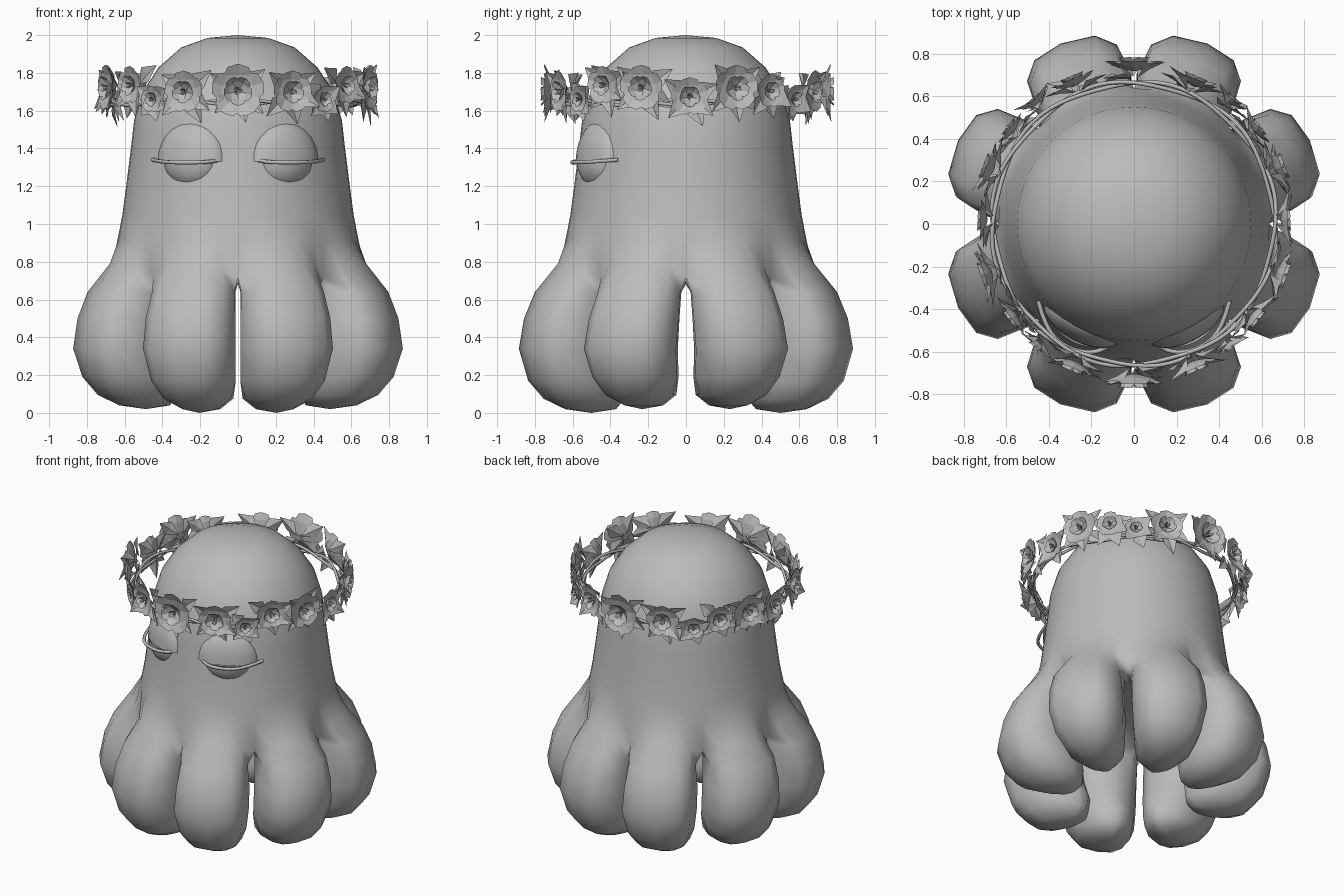
import bpy, bmesh, math, random
from mathutils import Vector, Matrix

if "Cube" in bpy.data.objects:
    bpy.data.objects.remove(bpy.data.objects["Cube"])

random.seed(4)
grey = bpy.data.materials.new("soft grey")
grey.diffuse_color = (0.5, 0.5, 0.5, 1)
grey.use_nodes = True
grey.node_tree.nodes["Principled BSDF"].inputs["Base Color"].default_value = grey.diffuse_color


def finish(name, bm, angle=None, merge=0.0005):
    if merge:
        bmesh.ops.remove_doubles(bm, verts=bm.verts, dist=merge)
        bmesh.ops.recalc_face_normals(bm, faces=bm.faces)
    me = bpy.data.meshes.new(name)
    bm.to_mesh(me)
    bm.free()
    ob = bpy.data.objects.new(name, me)
    bpy.context.collection.objects.link(ob)
    me.materials.append(grey)
    if angle:
        bpy.ops.object.select_all(action='DESELECT')
        ob.select_set(True)
        bpy.context.view_layer.objects.active = ob
        bpy.ops.object.shade_smooth_by_angle(angle=math.radians(angle))
    return ob


def polar(r, a, z):
    return Vector((r * math.cos(a), r * math.sin(a), z))


def bridge(bm, a, b, closed):
    for i in range(len(a) if closed else len(a) - 1):
        j = (i + 1) % len(a)
        bm.faces.new((a[i], a[j], b[j], b[i]))


# Body and eight tentacles: a lathed head whose last ring splits into lofted arms
HALF = math.pi / 8
HEAD = [(0.16, 1.985), (0.30, 1.935), (0.42, 1.83), (0.505, 1.70), (0.55, 1.55),
        (0.567, 1.40), (0.592, 1.20), (0.612, 1.05), (0.637, 0.92)]
# outer radius, inner radius, half width, height
ARM = [(0.825, 0.43, 0.235, 0.64), (0.885, 0.43, 0.255, 0.50), (0.915, 0.40, 0.265, 0.34),
       (0.87, 0.34, 0.235, 0.17), (0.79, 0.35, 0.185, 0.075), (0.68, 0.40, 0.10, 0.02)]
bm = bmesh.new()
for k in range(8):
    mid = HALF * (2 * k + 1)
    steps = [i / 3 for i in range(-3, 4)]
    # head wedge
    rows = [[bm.verts.new(polar(r, mid + t * HALF, z)) for t in steps] for r, z in HEAD]
    rows.append([bm.verts.new(polar(0.71 - 0.075 * t * t, mid + t * HALF, 0.80 - 0.08 * t * t))
                 for t in steps])
    top = bm.verts.new((0, 0, 2))
    for i in range(6):
        bm.faces.new((top, rows[0][i], rows[0][i + 1]))
    for a, b in zip(rows, rows[1:]):
        bridge(bm, a, b, False)
    # hollow ceiling between the arms
    inner = [bm.verts.new(polar(0.43, mid + t * HALF, 0.68)) for t in (1, 0.5, 0, -0.5, -1)]
    hub = bm.verts.new((0, 0, 0.68))
    for a, b in zip(inner, inner[1:]):
        bm.faces.new((hub, a, b))
    # arm, fuller on the side that faces its partner, curling to a pointed inner tip
    sideways = abs(math.cos(mid)) > abs(math.sin(mid))
    turn = 1 if math.sin(2 * mid) > 0 else -1
    partner = -turn if sideways else turn
    yaw = turn * math.radians(3.0 if sideways else 0.3)
    raise_z = 0.02 if sideways else 0
    prev = rows[-1] + inner
    for n, (ro, ri, w, z) in enumerate(ARM):
        loop = []
        cen = (ro + ri) / 2
        low = min(1, n / 3)
        for i in range(12):
            p = -math.pi / 2 + math.pi * (i / 6 if i < 7 else 1 + (i - 6) / 6)
            x, y = math.cos(p), math.sin(p)
            rear = x < -0.01
            x = math.copysign(abs(x) ** 0.75, x) * (ro - ri) / 2 + cen
            y = math.copysign(abs(y) ** (0.72 + 0.8 * low if rear else 0.72), y)
            near = y * partner > 0
            y *= w + (0.005 if near else -0.03)
            lim = x * math.tan(HALF) * (0.98 if near else 0.94 - 0.12 * low) - 0.012
            y = max(-lim, min(lim, y))
            m = Matrix.Rotation(mid + yaw * min(1, (n + 1) / 3), 3, 'Z')
            loop.append(bm.verts.new(m @ Vector((x, y, z + raise_z * (n > 2)))))
        bridge(bm, prev, loop, True)
        prev = loop
    tip = bm.verts.new(polar(0.54, mid + yaw, raise_z))
    for i in range(12):
        bm.faces.new((prev[i], prev[(i + 1) % 12], tip))
finish("body_and_tentacles", bm, 80)


# Sleepy eyes: lower eyeball, upper lid bump and lash rim
def half_ball(name, side, size, upper, out):
    bm = bmesh.new()
    bmesh.ops.create_uvsphere(bm, u_segments=24, v_segments=14, radius=1)
    cut = [v for v in bm.verts if (v.co.z < -0.01 if upper else v.co.z > 0.01)]
    bmesh.ops.delete(bm, geom=cut, context='VERTS')
    a = side * math.radians(28)
    bmesh.ops.transform(bm, verts=bm.verts, matrix=Matrix.Translation(
        (out * math.sin(a), -out * math.cos(a), 1.33)) @
        Matrix.Rotation(a, 4, 'Z') @ Matrix.Diagonal((*size, 1)))
    finish(name, bm, 60)


def tube(name, pts, radius, closed=False):
    cu = bpy.data.curves.new(name, 'CURVE')
    cu.dimensions = '3D'
    cu.bevel_depth = radius
    cu.bevel_resolution = 1
    cu.resolution_u = 4
    cu.use_fill_caps = True
    sp = cu.splines.new('NURBS')
    sp.points.add(len(pts) - 1)
    for q, p in zip(sp.points, pts):
        q.co = (*p, 1)
    sp.use_cyclic_u = closed
    sp.use_endpoint_u = not closed
    sp.order_u = 3
    cu.materials.append(grey)
    ob = bpy.data.objects.new(name, cu)
    bpy.context.collection.objects.link(ob)


for side, tag in ((1, "left"), (-1, "right")):
    half_ball(tag + "_eyeball", side, (0.16, 0.11, 0.145), False, 0.515)
    half_ball(tag + "_eyelid", side, (0.20, 0.10, 0.215), True, 0.515)
    tube(tag + "_lash_rim", [(side * x, y, z) for x, y, z in
         ((0.10, -0.55, 1.34), (0.14, -0.60, 1.328), (0.27, -0.605, 1.325),
          (0.41, -0.52, 1.328), (0.45, -0.36, 1.34))], 0.011)

# Crown vine: two loosely twisted strands
for n, sign in enumerate((1, -1)):
    tube(f"crown_vine_{n + 1}", [polar(0.665 + sign * 0.012 * math.sin(i * math.pi / 4),
         i * math.pi / 24, 1.645 + sign * 0.018 * math.cos(i * math.pi / 4))
         for i in range(48)], 0.010, True)


# Flowers: local z faces outward, petals are cupped, leaves lie behind
def petal(bm, m, spin, length, width, lift, start=0.05):
    rot = m @ Matrix.Rotation(spin, 4, 'Z')
    shape = [(start, 0, 0), (0.55, -0.85, 0.55), (0.9, -0.6, 0.95), (1.02, 0, 0.9),
             (0.9, 0.6, 0.95), (0.55, 0.85, 0.55), (0.6, 0, 0.35)]
    v = [bm.verts.new(rot @ Vector((x * length, y * width, z * lift))) for x, y, z in shape]
    for i in range(6):
        bm.faces.new((v[i], v[(i + 1) % 6], v[6]))


def leaf(bm, m, spin, length, width, tilt):
    rot = m @ Matrix.Rotation(spin, 4, 'Z') @ Matrix.Rotation(tilt, 4, 'Y')
    shape = [(0.1, 0, -0.1), (0.5, -0.5, 0.1), (1, 0, 0.05), (0.5, 0.5, 0.1), (0.5, 0, 0)]
    v = [bm.verts.new(rot @ Vector((x * length, y * width, z * length))) for x, y, z in shape]
    for i in range(4):
        bm.faces.new((v[i], v[(i + 1) % 4], v[4]))


def flower(name, x, y, z, size):
    out = Vector((x, y, 0)).normalized()
    side = Vector((0, 0, 1)).cross(out)
    m = Matrix((side, Vector((0, 0, 1)), out)).transposed().to_4x4()
    m = Matrix.Translation(Vector((x, y, z)) - out * size * 0.12) @ m
    bm = bmesh.new()
    for i in range(5):
        a = math.pi / 2 + i * math.tau / 5
        petal(bm, m, a, size, size * 0.66, size * 0.36)
        petal(bm, m, a + math.pi / 5, size * 0.55, size * 0.36, size * 0.5)
    for i in range(3):
        petal(bm, m, i * math.tau / 3, size * 0.16, size * 0.11, size * 0.5)
    finish(name, bm, merge=0)
    bm = bmesh.new()
    back = m @ Matrix.Translation((0, 0, -size * 0.1))
    reach = min(size * 1.75, 0.185)
    for a in (-2.3, -1.3, -0.6, 0.55, 2.5):
        leaf(bm, back, a + random.uniform(-0.15, 0.15), reach, 0.10, random.uniform(-0.4, 0.3))
    finish(name + "_leaves", bm, merge=0)


# x, y, z, size for one half of the crown
HALF_CROWN = [(0.28, -0.655, 1.70, 0.11), (0.45, -0.56, 1.66, 0.07),
              (0.56, -0.43, 1.735, 0.10), (0.68, -0.23, 1.72, 0.12),
              (0.70, 0.02, 1.675, 0.10), (0.67, 0.26, 1.72, 0.12),
              (0.57, 0.44, 1.705, 0.09), (0.46, 0.57, 1.66, 0.075),
              (0.28, 0.66, 1.70, 0.11)]
flower("front_flower", 0, -0.72, 1.705, 0.14)
flower("back_flower", 0, 0.735, 1.705, 0.14)
for i, (x, y, z, size) in enumerate(HALF_CROWN):
    flower(f"left_flower_{i + 1}", x, y, z, size)
    flower(f"right_flower_{i + 1}", -x, y, z, size)
